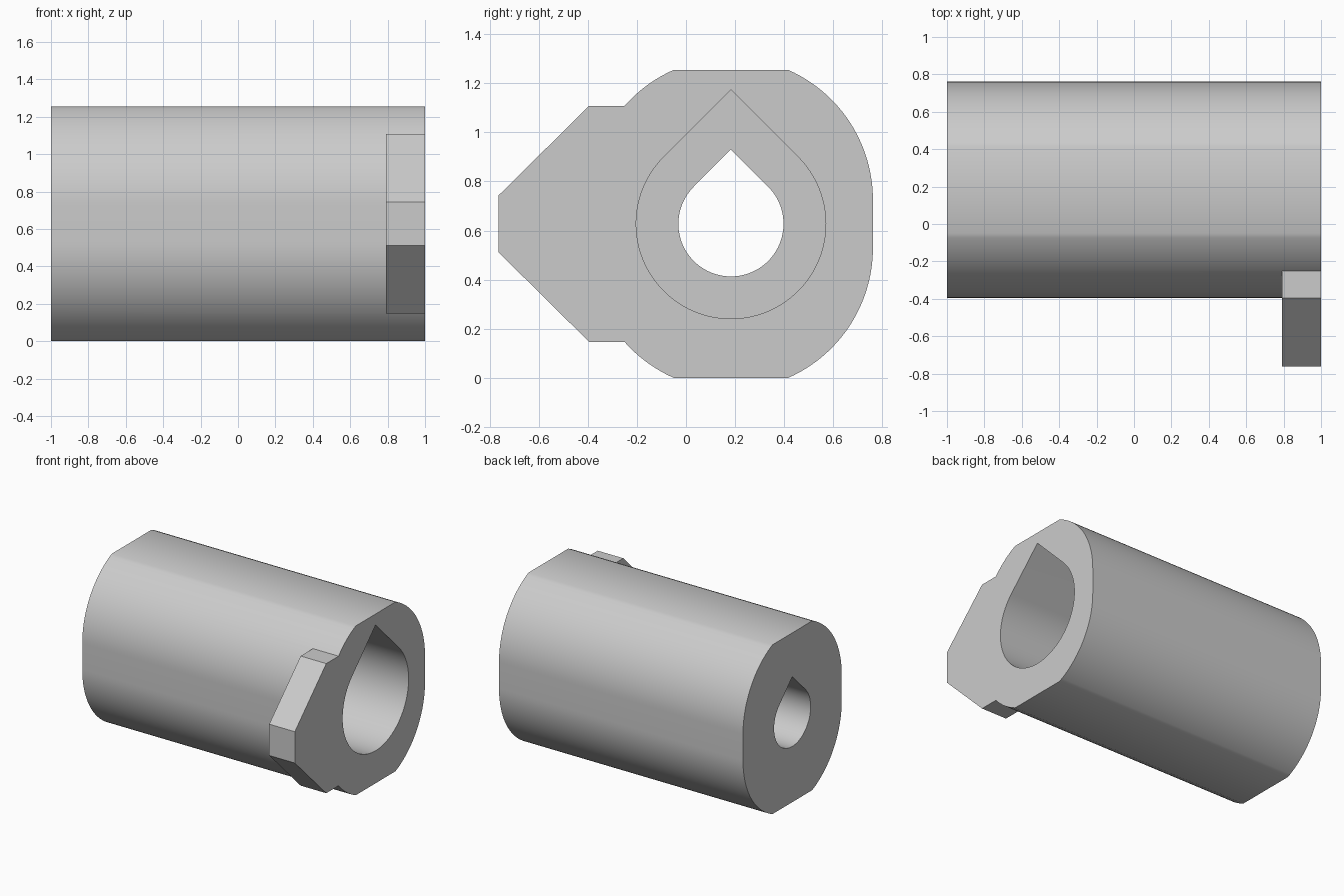
import bpy
import bmesh
from math import acos, cos, pi, radians, sin

cube = bpy.data.objects.get("Cube")
if cube:
    bpy.data.objects.remove(cube, do_unlink=True)

AXIS_Y, AXIS_Z = 0.183, 0.627

grey = bpy.data.materials.new("plain_grey")
grey.use_nodes = True
grey.diffuse_color = (0.6, 0.6, 0.6, 1)
grey.node_tree.nodes["Principled BSDF"].inputs["Base Color"].default_value = (0.6, 0.6, 0.6, 1)


def arc(radius, start, end, steps, lift=0):
    """Points on an arc around the bore axis, as (y, z)."""
    angles = [start + (end - start) * i / steps for i in range(steps + 1)]
    return [(AXIS_Y + radius * cos(a), AXIS_Z + lift + radius * sin(a)) for a in angles]


def prism(name, profile, x0, x1):
    """Extrude a (y, z) profile along x."""
    bm = bmesh.new()
    face = bm.faces.new([bm.verts.new((x0, y, z)) for y, z in profile])
    grown = bmesh.ops.extrude_face_region(bm, geom=[face])["geom"]
    moved = [v for v in grown if isinstance(v, bmesh.types.BMVert)]
    bmesh.ops.translate(bm, verts=moved, vec=(x1 - x0, 0, 0))
    bmesh.ops.recalc_face_normals(bm, faces=bm.faces)
    mesh = bpy.data.meshes.new(name)
    bm.to_mesh(mesh)
    bm.free()
    mesh.materials.append(grey)
    obj = bpy.data.objects.new(name, mesh)
    bpy.context.collection.objects.link(obj)
    return obj


def teardrop(radius):
    """Circle with a pointed 45 degree roof."""
    tip = (AXIS_Y, AXIS_Z + radius * 2 ** 0.5)
    return arc(radius, radians(135), radians(405), 72) + [tip]


def combine(target, other, operation):
    """Apply a boolean and discard the helper."""
    mod = target.modifiers.new(operation, 'BOOLEAN')
    mod.operation = operation
    mod.solver = 'EXACT'
    mod.object = other
    bpy.context.view_layer.objects.active = target
    bpy.ops.object.modifier_apply(modifier=mod.name)
    bpy.data.objects.remove(other, do_unlink=True)


# Rounded barrel with flat sides, top and bottom
R, LIFT = 0.578, 0.098
flat = acos(0.2325 / R)
outline = (arc(R, 0, flat, 24, LIFT) + arc(R, pi - flat, pi, 24, LIFT)
           + arc(R, pi, pi + flat, 24, -LIFT) + arc(R, -flat, 0, 24, -LIFT))
barrel = prism("barrel", outline, -1, 1)

# Tapered locating tab at one end
upper = [(0.1, 0.48), (-0.395, 0.48), (-0.763, 0.116)]
tab_outline = [(y, AXIS_Z + h) for y, h in upper]
tab_outline += [(y, AXIS_Z - h) for y, h in reversed(upper)]
combine(barrel, prism("tab", tab_outline, 0.79, 1), 'UNION')

# Wide bore from the tab end, narrow bore through the far wall
combine(barrel, prism("wide_bore", teardrop(0.386), -0.5, 1.1), 'DIFFERENCE')
combine(barrel, prism("narrow_bore", teardrop(0.214), -1.1, 0), 'DIFFERENCE')

bpy.ops.object.select_all(action='DESELECT')
barrel.select_set(True)
bpy.context.view_layer.objects.active = barrel
bpy.ops.object.shade_smooth_by_angle(angle=radians(30))
